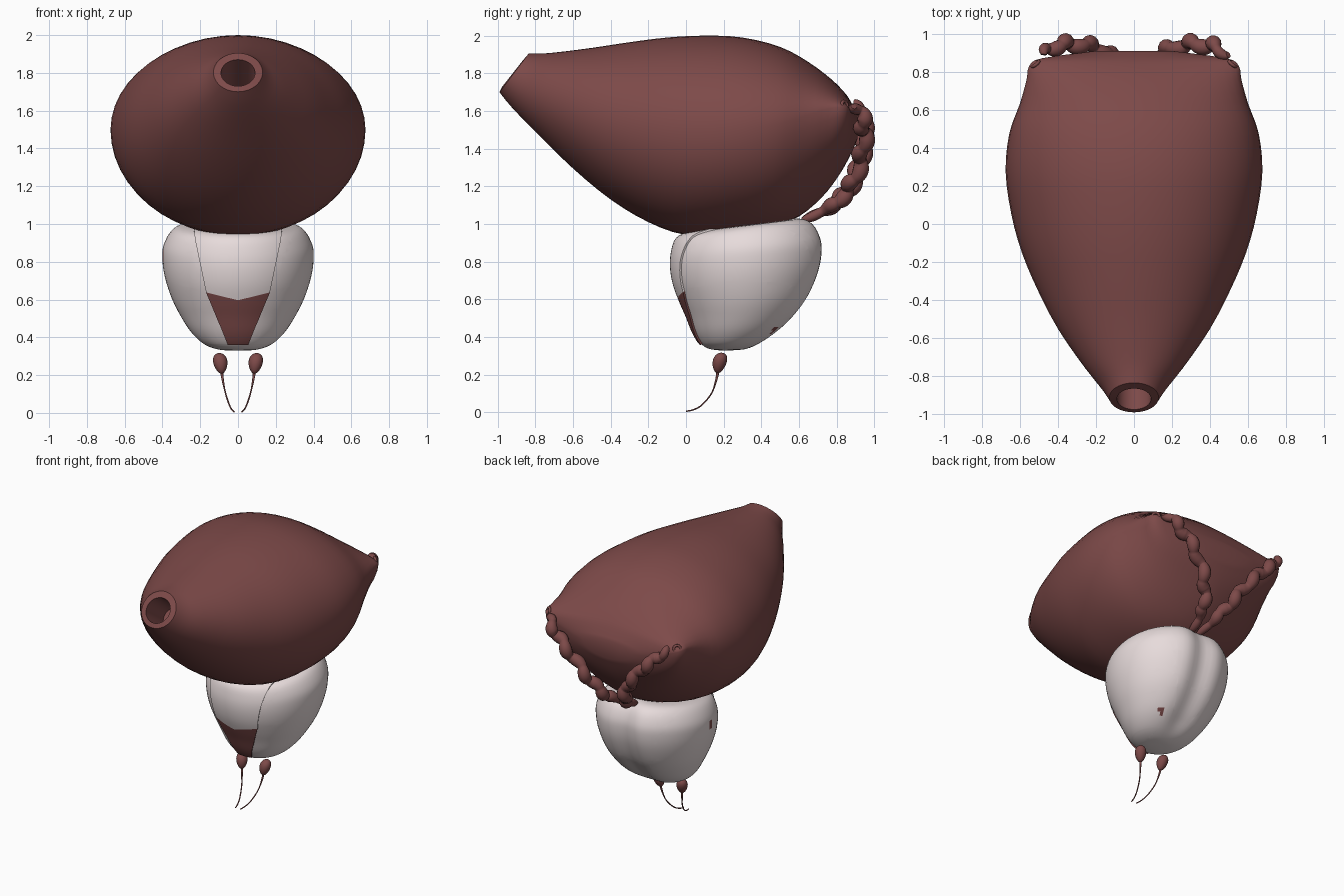
import bpy, bmesh, math
from mathutils import Vector

if "Cube" in bpy.data.objects:
    bpy.data.objects.remove(bpy.data.objects["Cube"], do_unlink=True)


def material(name, colour):
    mat = bpy.data.materials.new(name)
    mat.use_nodes = True
    mat.diffuse_color = colour
    mat.node_tree.nodes["Principled BSDF"].inputs["Base Color"].default_value = colour
    return mat


red = material("muted red", (0.205, 0.068, 0.066, 1))
white = material("pinkish white", (0.81, 0.72, 0.72, 1))


def smooth_rows(rows, steps):
    """Catmull-Rom interpolation through tuples of any length."""
    out = []
    for i in range(len(rows) - 1):
        a, b, c, d = (rows[max(0, min(len(rows) - 1, i + k))] for k in (-1, 0, 1, 2))
        for j in range(steps):
            t = j / steps
            out.append(tuple(
                q + t * ((r - p) / 2 + t * (p - 2.5 * q + 2 * r - s / 2
                         + t * (1.5 * (q - r) + (s - p) / 2)))
                for p, q, r, s in zip(a, b, c, d)))
    return out + [rows[-1]]


def loft(rows, sides):
    """Join oval slices: end A (y, z), end B (y, z), half width, widest share, pointedness."""
    bm = bmesh.new()
    rings = []
    for ya, za, yb, zb, width, share, power in rows:
        ring = []
        for k in range(sides):
            angle = math.tau * k / sides
            c, s = math.cos(angle), math.sin(angle)
            f = share + s * ((1 - share) if s > 0 else share)
            x = math.copysign(abs(c) ** power, c) * width
            ring.append(bm.verts.new((x, yb + (ya - yb) * f, zb + (za - zb) * f)))
        rings.append(ring)
    for lower, upper in zip(rings, rings[1:]):
        for k in range(sides):
            n = (k + 1) % sides
            bm.faces.new((lower[k], lower[n], upper[n], upper[k]))
    bm.faces.new(rings[0])
    bm.faces.new(rings[-1])
    bmesh.ops.recalc_face_normals(bm, faces=bm.faces)
    return bm


def select_only(obj):
    bpy.ops.object.select_all(action="DESELECT")
    obj.select_set(True)
    bpy.context.view_layer.objects.active = obj


def finish(name, bm, *mats):
    mesh = bpy.data.meshes.new(name)
    bm.to_mesh(mesh)
    bm.free()
    obj = bpy.data.objects.new(name, mesh)
    bpy.context.collection.objects.link(obj)
    for mat in mats:
        mesh.materials.append(mat)
    select_only(obj)
    bpy.ops.object.shade_smooth_by_angle(angle=math.radians(40))


def tube(name, points, radii, sides, mat):
    data = bpy.data.curves.new(name, "CURVE")
    data.dimensions = "3D"
    data.bevel_depth = 1
    data.bevel_resolution = sides
    data.use_fill_caps = True
    spline = data.splines.new("POLY")
    spline.points.add(len(points) - 1)
    for point, co, radius in zip(spline.points, points, radii):
        point.co = (*co, 1)
        point.radius = radius
    data.materials.append(mat)
    obj = bpy.data.objects.new(name, data)
    bpy.context.collection.objects.link(obj)
    select_only(obj)
    bpy.ops.object.convert(target="MESH")
    bpy.ops.object.shade_smooth_by_angle(angle=math.radians(50))


# Large sac with an open, slanted mouth at the front
mouth = [
    (-.68, 1.725, -.78, 1.60, .085, .5, 1),
    (-.865, 1.87, -.975, 1.73, .09, .5, 1),
]
sac = [
    (-.835, 1.905, -.99, 1.70, .13, .5, 1),
    (-.78, 1.905, -.93, 1.625, .17, .5, 1),
    (-.70, 1.91, -.80, 1.49, .26, .5, 1),
    (-.50, 1.935, -.60, 1.295, .40, .5, 1),
    (-.30, 1.965, -.40, 1.13, .505, .5, 1),
    (-.10, 1.99, -.20, 1.01, .59, .51, 1),
    (.10, 2.0, 0, .942, .645, .52, 1),
    (.30, 1.99, .25, .945, .675, .53, 1),
    (.50, 1.94, .45, .98, .655, .57, 1),
    (.65, 1.86, .60, 1.04, .60, .65, 1.1),
    (.77, 1.77, .72, 1.14, .565, .75, 1.2),
    (.84, 1.70, .80, 1.24, .55, .82, 1.3),
    (.875, 1.65, .86, 1.34, .48, .82, 1.2),
    (.91, 1.58, .91, 1.45, .20, .6, 1),
]
finish("sac_body", loft(mouth + smooth_rows(sac, 3), 48), red)

# Rounded gland under the sac
gland = [
    (.50, 1.01, .10, .97, .20),
    (.63, 1.03, .02, .95, .30),
    (.70, 1.0, -.045, .92, .355),
    (.74, .92, -.07, .85, .395),
    (.745, .84, -.075, .77, .40),
    (.725, .74, -.06, .68, .385),
    (.675, .62, -.027, .59, .35),
    (.605, .52, .008, .51, .305),
    (.52, .435, .042, .425, .25),
    (.42, .37, .08, .365, .185),
    (.33, .338, .12, .338, .115),
    (.24, .329, .18, .329, .04),
]
bm = loft(smooth_rows([row + (.5, 1) for row in gland], 4), 72)

# Shallow groove down the back of the gland
for v in bm.verts:
    if v.co.y > .3:
        v.co.y -= .045 * math.exp(-(v.co.x / .09) ** 2) * min(1, (v.co.y - .3) / .2)

# Cut the front wedge outline and its lower colour border
cuts = [((0, 0, .365), (0, 0, 1))]
for s in (1, -1):
    cuts += [((s * .165, 0, .64), (s, 0, -.21)),
             ((s * .165, 0, .64), (s, 0, -.41)),
             ((0, 0, .6), (-s * .25, 0, 1))]
for point, normal in cuts:
    bmesh.ops.bisect_plane(bm, geom=bm.verts[:] + bm.edges[:] + bm.faces[:], dist=1e-5,
                           plane_co=point, plane_no=Vector(normal).normalized())
bm.normal_update()
spots = [Vector((-.395, .28, .835)), Vector((.16, .48, .425))]
wedge = []
for face in bm.faces:
    face.material_index = 0
    c = face.calc_center_median()
    h = c.z - .64
    if c.y < .16 and c.z > .365 and face.normal.y < -.1 and abs(c.x) < .165 + min(.21 * h, .41 * h):
        wedge.append(face)
        if c.z < .6 + .25 * abs(c.x):
            face.material_index = 1
    elif any((c - spot).length < .028 for spot in spots):
        face.material_index = 1
bmesh.ops.inset_region(bm, faces=wedge, thickness=.001, depth=.01, use_even_offset=True)
finish("lower_gland", bm, white, red)

coil_path = [
    (.485, .89, 1.635), (.43, .93, 1.58), (.36, .945, 1.51), (.28, .945, 1.43),
    (.20, .925, 1.33), (.135, .89, 1.23), (.09, .83, 1.145), (.055, .75, 1.08),
    (.03, .62, 1.02),
]
stalk_path = [
    (.088, .172, .23), (.08, .16, .17), (.065, .135, .10),
    (.045, .085, .04), (.03, .04, .014), (.02, 0, .006),
]
for side, s in (("left", 1), ("right", -1)):
    # Knobbly twisted strand behind the sac
    path = [Vector((s * x, y, z)) for x, y, z in smooth_rows(coil_path, 20)]
    points, radii = [], []
    last = len(path) - 1
    for i, p in enumerate(path):
        t = i / last
        tangent = (path[min(i + 1, last)] - path[max(i - 1, 0)]).normalized()
        u = tangent.cross(Vector((0, 1, 0))).normalized()
        w = tangent.cross(u)
        turn = s * t * math.tau * 5
        swing = .015 * min(1, (1 - t) * 3)
        points.append(p + swing * (u * math.cos(turn) + w * math.sin(turn)))
        taper = min(1, .5 + t * 3, .45 + (1 - t) * 3)
        radii.append(.042 * taper * (.78 + .25 * abs(math.sin(math.pi * 10 * t))))
    tube(side + "_twisted_strand", points, radii, 4, red)

    # Small open duct end at the rear corner of the sac
    bpy.ops.mesh.primitive_torus_add(major_radius=.022, minor_radius=.009,
                                     major_segments=20, minor_segments=8,
                                     location=(s * .518, .842, 1.63))
    stub = bpy.context.object
    stub.name = side + "_duct_end"
    stub.rotation_mode = "QUATERNION"
    stub.rotation_quaternion = Vector((s * .6, .75, .2)).to_track_quat("Z", "Y")
    stub.data.materials.append(red)
    bpy.ops.object.shade_smooth_by_angle(angle=math.radians(50))

    # Drop-shaped bulb with a thin curved stalk
    bm = bmesh.new()
    bmesh.ops.create_uvsphere(bm, u_segments=20, v_segments=14, radius=1)
    for v in bm.verts:
        z = v.co.z
        r = .037 * (1 + .22 * z)
        v.co = (s * (.093 + .006 * z) + v.co.x * r, .178 + .01 * z + v.co.y * r, .262 + .055 * z)
    finish(side + "_bulb", bm, red)
    stalk = [(s * x, y, z) for x, y, z in smooth_rows(stalk_path, 5)]
    tube(side + "_stalk", stalk, [.009 - .005 * min(1, i / 8) for i in range(len(stalk))], 2, red)
